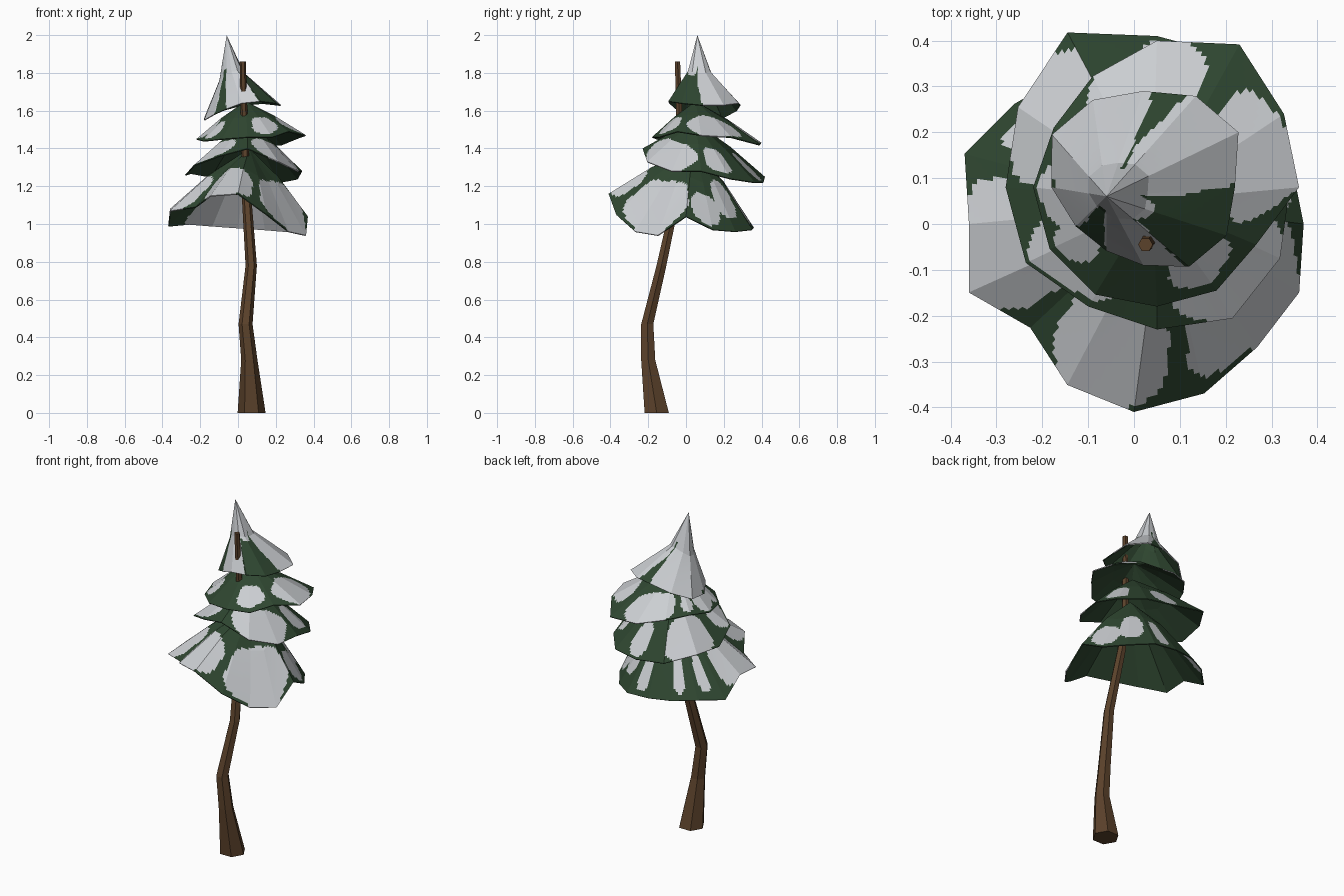
import bpy
import bmesh
from math import radians, cos, sin, pi
from mathutils import Vector

cube = bpy.data.objects.get("Cube")
if cube:
    bpy.data.objects.remove(cube, do_unlink=True)


def make_material(name, colour):
    material = bpy.data.materials.new(name)
    material.use_nodes = True
    material.diffuse_color = (*colour, 1)
    material.node_tree.nodes["Principled BSDF"].inputs["Base Color"].default_value = (*colour, 1)
    return material


snow = make_material("snow white", (0.60, 0.62, 0.645))
needles = make_material("needle green", (0.028, 0.062, 0.030))
bark = make_material("bark brown", (0.105, 0.054, 0.024))


def add_object(name, bm, materials):
    mesh = bpy.data.meshes.new(name)
    bm.to_mesh(mesh)
    bm.free()
    for material in materials:
        mesh.materials.append(material)
    obj = bpy.data.objects.new(name, mesh)
    bpy.context.scene.collection.objects.link(obj)
    return obj


# Crooked six-sided trunk: each ring is x, y, z, radius
trunk_path = [
    (0.072, -0.155, 0, 0.074), (0.06, -0.2, 0.28, 0.043),
    (0.04, -0.205, 0.47, 0.037), (0.07, -0.13, 0.78, 0.03),
    (0.045, -0.05, 1.15, 0.025), (0.037, -0.03, 1.4, 0.02),
    (0.025, -0.045, 1.86, 0.016),
]
bm = bmesh.new()
rings = []
for x, y, z, radius in trunk_path:
    rings.append([bm.verts.new((x + radius * cos(k * pi / 3), y + radius * sin(k * pi / 3), z))
                  for k in range(6)])
for low, high in zip(rings, rings[1:]):
    for k in range(6):
        n = (k + 1) % 6
        bm.faces.new((low[k], low[n], high[n], high[k]))
bm.faces.new(rings[0][::-1])
bm.faces.new(rings[-1])
add_object("trunk", bm, [bark])


def in_patch(angle, t, patch):
    """True inside a rounded patch: angle, half width, middle and half height along the bough."""
    centre, width, middle, height = patch
    turn = (angle - centre + 180) % 360 - 180
    wobble = 1 + 0.12 * sin(radians(angle * 9)) + 0.1 * sin(t * 17 + centre)
    return abs(turn / width) ** 2.6 + abs((t - middle) / height) ** 2.6 < wobble


def make_tier(name, centre, apex, shoulder, radii, heights, patches, cap=0, lining=None):
    """Drooping skirt of boughs; radii and heights (in hundredths) run round the rim."""
    count, across, down = len(radii), 12, 36
    apex = Vector(apex)
    rim = []
    for k, (radius, height) in enumerate(zip(radii, heights)):
        a = 2 * pi * k / count
        rim.append(Vector((centre[0] + radius / 100 * cos(a),
                           centre[1] + radius / 100 * sin(a), height / 100)))
    out, drop = shoulder

    def point(column, t):
        k, part = divmod(column, across)
        edge = rim[k % count].lerp(rim[(k + 1) % count], part / across)
        reach = edge - apex
        fold = apex + Vector((reach.x * out, reach.y * out, reach.z * drop))
        if t < 0.5:
            return apex.lerp(fold, t * 2)
        return fold.lerp(edge, t * 2 - 1)

    bm = bmesh.new()
    total = count * across
    top = bm.verts.new(apex)
    grid = [[bm.verts.new(point(c, (r + 1) / down)) for r in range(down)] for c in range(total)]
    for c in range(total):
        here, there = grid[c], grid[(c + 1) % total]
        for r in range(down):
            if r == 0:
                face = bm.faces.new((top, here[0], there[0]))
            else:
                face = bm.faces.new((here[r - 1], here[r], there[r], there[r - 1]))
            angle, t = 360 * (c + 0.5) / total, (r + 0.5) / down
            snowy = t < cap or any(in_patch(angle, t, p) for p in patches)
            # The shell moves the slot on by one for the underside
            if lining and in_patch(angle, t, lining):
                face.material_index = 3 if snowy else 2
            else:
                face.material_index = 0 if snowy else 1
    obj = add_object(name, bm, [snow, needles, needles, snow, snow])
    shell = obj.modifiers.new("thickness", "SOLIDIFY")
    shell.thickness = 0.006
    shell.offset = -1
    shell.material_offset = 1


# Four tiers of snowy boughs, bottom to top
make_tier(
    "bottom_boughs", (0, 0), (0.06, 0.04, 1.40), (0.5, 0.42),
    [37, 37, 37, 38, 36, 36, 37, 40, 36, 39, 32, 38, 41, 40, 38, 39],
    [104, 97, 96, 97, 98, 99, 100, 99, 108, 107, 109, 115, 116, 105, 96, 94],
    [(326, 35, .74, .27), (255, 27, .75, .25), (192, 29, .76, .25),
     (20, 15, .8, .17), (48, 15, .66, .2), (80, 7, .75, .2),
     (120, 6, .72, .22), (145, 6, .74, .2)],
    lining=(85, 62, .8, .3))

make_tier(
    "lower_middle_boughs", (0.05, 0.08), (0.05, 0.05, 1.54), (0.5, 0.45),
    [29, 31, 33, 33, 39, 35, 33, 33, 30, 31, 33, 31],
    [128, 124, 122, 122, 125, 127, 126, 131, 136, 140, 133, 128],
    [(316, 41, .75, .26), (222, 28, .75, .23), (149, 29, .76, .26),
     (85, 13, .76, .2), (24, 17, .72, .2)])

make_tier(
    "upper_middle_boughs", (0.05, 0.08), (0.04, 0.05, 1.65), (0.5, 0.45),
    [31, 32, 36, 32, 28, 26, 27, 27, 27, 26, 26, 25],
    [147, 146, 142, 143, 146, 147, 145, 144, 145, 146, 146, 149],
    [(14, 34, .74, .27), (98, 33, .76, .25), (150, 9, .74, .2), (183, 19, .75, .23),
     (214, 13, .75, .2), (301, 23, .71, .2)])

make_tier(
    "top_boughs", (0.02, 0.08), (-0.06, 0.06, 2.0), (0.32, 0.54),
    [20, 24, 23, 21, 22, 23, 20, 17, 16, 17, 20, 21],
    [163, 163, 164, 163, 160, 156, 155, 158, 161, 164, 165, 164],
    [(35, 41, .5, .6), (105, 24, .5, .6), (150, 32, .5, .6), (195, 18, .6, .6),
     (268, 33, .55, .6), (325, 34, .3, .25)], cap=0.42)
